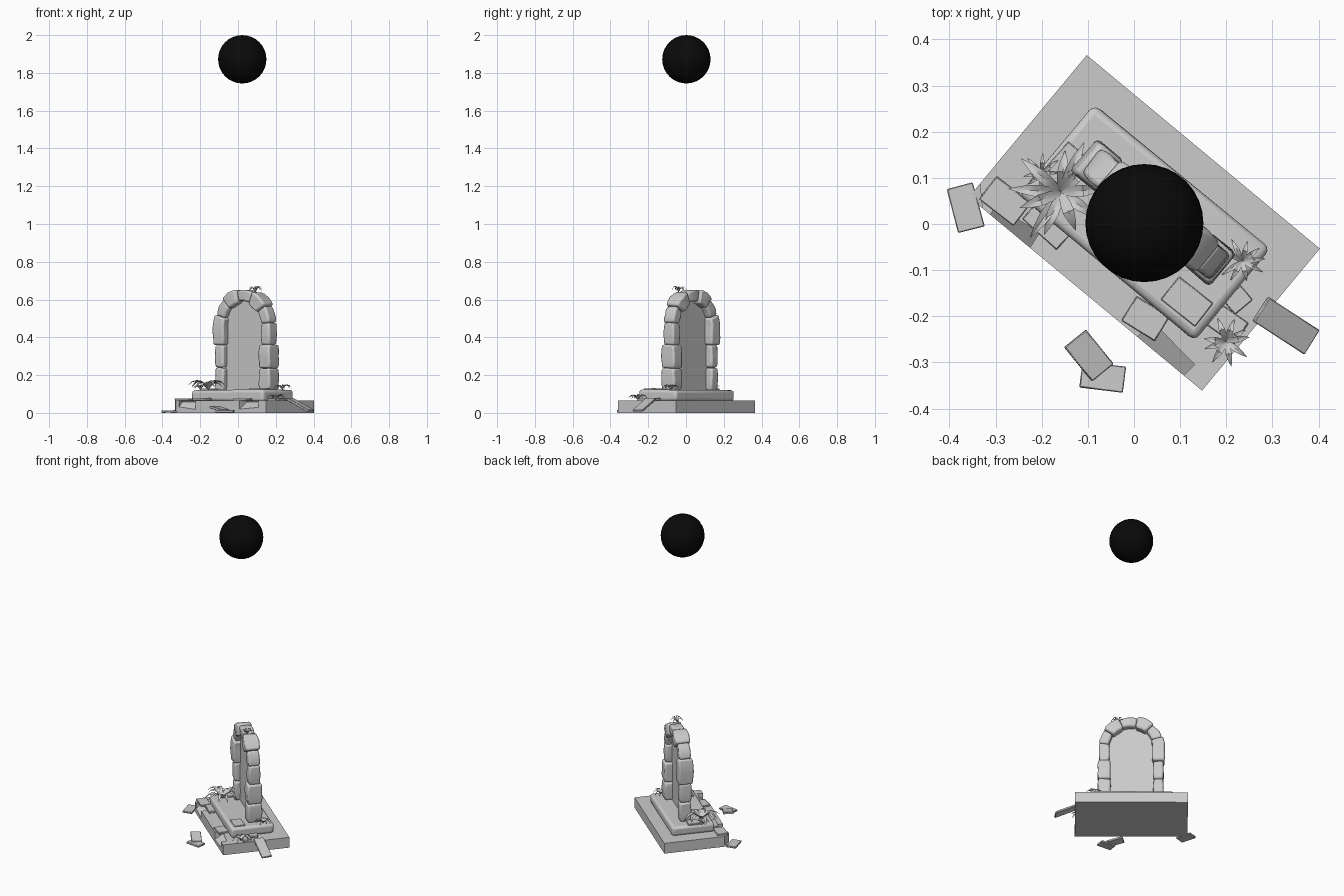
import bpy, bmesh, random
from math import sin, cos, pi, radians
from mathutils import Matrix, Vector

if "Cube" in bpy.data.objects:
    bpy.data.objects.remove(bpy.data.objects["Cube"])

random.seed(4)
# shared frame: the shrine is turned about z
FRAME = Matrix.Translation((0.0225, 0.0025, 0)) @ Matrix.Rotation(radians(-39.7), 4, 'Z')


def finish(name, bm, matrix, bevel=0, segments=2, smooth=True):
    bmesh.ops.recalc_face_normals(bm, faces=bm.faces[:])
    mesh = bpy.data.meshes.new(name)
    bm.to_mesh(mesh)
    bm.free()
    ob = bpy.data.objects.new(name, mesh)
    bpy.context.collection.objects.link(ob)
    ob.matrix_world = matrix
    if bevel:
        mod = ob.modifiers.new("Bevel", 'BEVEL')
        mod.width, mod.segments = bevel, segments
        mod.limit_method = 'ANGLE'
        mod.angle_limit = radians(40)
    if smooth:
        bpy.ops.object.select_all(action='DESELECT')
        ob.select_set(True)
        bpy.context.view_layer.objects.active = ob
        bpy.ops.object.shade_smooth_by_angle(angle=radians(40))
    return ob


def box(name, size, matrix, bevel=0, segments=2, jitter=0, smooth=True):
    bm = bmesh.new()
    bmesh.ops.create_cube(bm, size=1, matrix=Matrix.Diagonal((*size, 1)))
    for v in bm.verts:
        v.co += Vector([random.uniform(-jitter, jitter) for _ in range(3)])
    return finish(name, bm, matrix, bevel, segments, smooth)


# square foundation with broken front edge
base = box("foundation", (0.657, 0.40, 0.066), FRAME @ Matrix.Translation((0, 0, 0.033)), smooth=False)
for i, (u, v, z, s, yaw, tilt) in enumerate([
        (-0.21, -0.215, 0.068, 0.085, 8, 40), (0.21, -0.215, 0.075, 0.10, -6, 35),
        (-0.345, -0.215, 0.05, 0.075, 45, 5)]):
    cutter = box("chip_cutter", (s * 1.3, s * 0.8, s), FRAME @ Matrix.Translation((u, v, z))
                 @ Matrix.Rotation(radians(yaw), 4, 'Z') @ Matrix.Rotation(radians(tilt), 4, 'X'), smooth=False)
    cutter.hide_render = True
    cutter.hide_set(True)
    mod = base.modifiers.new("Chip", 'BOOLEAN')
    mod.operation, mod.object, mod.solver = 'DIFFERENCE', cutter, 'EXACT'

# worn upper step
box("step", (0.494, 0.255, 0.06), FRAME @ Matrix.Translation((0, 0.002, 0.092)), 0.016, 3, 0.003)

# arch centre line: two legs and a half circle
Z0, ZC, R, AV = 0.12, 0.463, 0.158, 0.03
LEG = ZC - Z0
TOTAL = 2 * LEG + pi * R


def arch_point(s):
    if s < LEG:
        return Vector((-R, 0, Z0 + s)), Vector((-1, 0, 0))
    if s > TOTAL - LEG:
        return Vector((R, 0, Z0 + TOTAL - s)), Vector((1, 0, 0))
    a = pi - (s - LEG) / R
    n = Vector((cos(a), 0, sin(a)))
    return Vector((0, 0, ZC)) + n * R, n


def arch_block(s0, s1, wide, deep):
    bm = bmesh.new()
    rings = []
    for k in range(5):
        p, n = arch_point(s0 + (s1 - s0) * k / 4)
        f = 1 + 0.08 * sin(pi * k / 4)
        rings.append([bm.verts.new(p + n * (wide * f * a / 2) + Vector((0, deep * f * b / 2, 0))
                                   + Vector([random.uniform(-.002, .002) for _ in range(3)]))
                      for a, b in ((-1, -1), (1, -1), (1, 1), (-1, 1))])
    for r, q in zip(rings, rings[1:]):
        for j in range(4):
            bm.faces.new((r[j], r[(j + 1) % 4], q[(j + 1) % 4], q[j]))
    bm.faces.new(rings[0][::-1])
    bm.faces.new(rings[-1])
    finish("arch_stone", bm, FRAME @ Matrix.Translation((0, AV, 0)), 0.010, 2)


# alternating large and small arch stones
left = [(0, 0.12, 0), (0.12, 0.24, 0), (0.24, 0.39, 1)]
right = [(0, 0.115, 1), (0.115, 0.24, 1), (0.24, 0.355, 0)]
mid0, mid1 = 0.39, TOTAL - 0.355
cuts = [0, 0.19, 0.39, 0.60, 0.81, 1]
stones = left + [(TOTAL - b, TOTAL - a, k) for a, b, k in right]
stones += [(mid0 + (mid1 - mid0) * a, mid0 + (mid1 - mid0) * b, i % 2)
           for i, (a, b) in enumerate(zip(cuts, cuts[1:]))]
for a, b, large in stones:
    arch_block(a, b, 0.070 if large else 0.056, 0.084 if large else 0.066)

# flat portal sheet filling the arch
bm = bmesh.new()
pts = [(-0.14, Z0)] + [(0.14 * cos(pi - pi * k / 24), ZC + 0.14 * sin(pi * k / 24)) for k in range(25)] + [(0.14, Z0)]
bm.faces.new([bm.verts.new((x, 0, z)) for x, z in pts])
finish("portal_sheet", bm, FRAME @ Matrix.Translation((0, AV - 0.002, 0)), smooth=False)

# loose flat stones: x, y, z, length, width, yaw, pitch
for x, y, z, l, w, yaw, pitch in [
        (-0.28, 0.050, 0.070, 0.095, 0.062, -38, 0), (-0.185, 0.000, 0.073, 0.10, 0.060, -42, 0),
        (-0.150, 0.125, 0.123, 0.06, 0.090, -42, 0), (-0.365, 0.035, 0.007, 0.098, 0.058, -75, 0),
        (-0.098, -0.285, 0.022, 0.096, 0.060, -51, 12), (-0.068, -0.332, 0.008, 0.094, 0.056, -7, 0),
        (0.330, -0.220, 0.042, 0.145, 0.062, -33, 26), (0.115, -0.168, 0.124, 0.095, 0.064, -38, 0),
        (0.025, -0.205, 0.070, 0.085, 0.062, -32, 0), (0.200, -0.215, 0.070, 0.08, 0.055, -35, 0),
        (0.225, -0.165, 0.073, 0.05, 0.040, 40, 0)]:
    m = (Matrix.Translation((x, y, z)) @ Matrix.Rotation(radians(yaw), 4, 'Z')
         @ Matrix.Rotation(radians(pitch), 4, 'Y'))
    box("loose_stone", (l, w, 0.012), m, 0.002, 1, 0.001)


# plants: rosettes of folded, arching leaves
def plant(x, y, z, r, h, count):
    bm = bmesh.new()
    widths = (0.35, 0.9, 1.0, 0.65, 0.05)
    for i in range(count):
        a = 2 * pi * i / count + random.uniform(-0.25, 0.25)
        length, rise = r * random.uniform(0.75, 1.05), h * random.uniform(0.75, 1.1)
        d, side = Vector((cos(a), sin(a), 0)), Vector((-sin(a), cos(a), 0))
        rows = []
        for k, wd in enumerate(widths):
            t = k / 4
            c = d * (length * t) + Vector((0, 0, rise * sin(pi * t * 0.9)))
            e = side * (wd * r * 0.11)
            up = Vector((0, 0, wd * r * 0.05))
            rows.append([bm.verts.new(c - e + up), bm.verts.new(c), bm.verts.new(c + e + up)])
        for p, q in zip(rows, rows[1:]):
            for j in range(2):
                bm.faces.new((p[j], p[j + 1], q[j + 1], q[j]))
    finish("plant", bm, Matrix.Translation((x, y, z)))


plant(-0.158, 0.068, 0.122, 0.115, 0.045, 11)
plant(-0.200, 0.110, 0.122, 0.045, 0.025, 8)
plant(0.235, -0.080, 0.122, 0.052, 0.025, 9)
plant(0.200, -0.255, 0.068, 0.062, 0.028, 9)
plant(0.092, -0.040, 0.638, 0.045, 0.030, 8)

# floating dark orb
bm = bmesh.new()
bmesh.ops.create_uvsphere(bm, u_segments=32, v_segments=16, radius=0.128)
orb = finish("orb", bm, Matrix.Translation((0.0225, 0.002, 1.872)))
black = bpy.data.materials.new("black")
black.diffuse_color = (0.003, 0.003, 0.003, 1)
black.use_nodes = True
black.node_tree.nodes["Principled BSDF"].inputs["Base Color"].default_value = black.diffuse_color
orb.data.materials.append(black)
